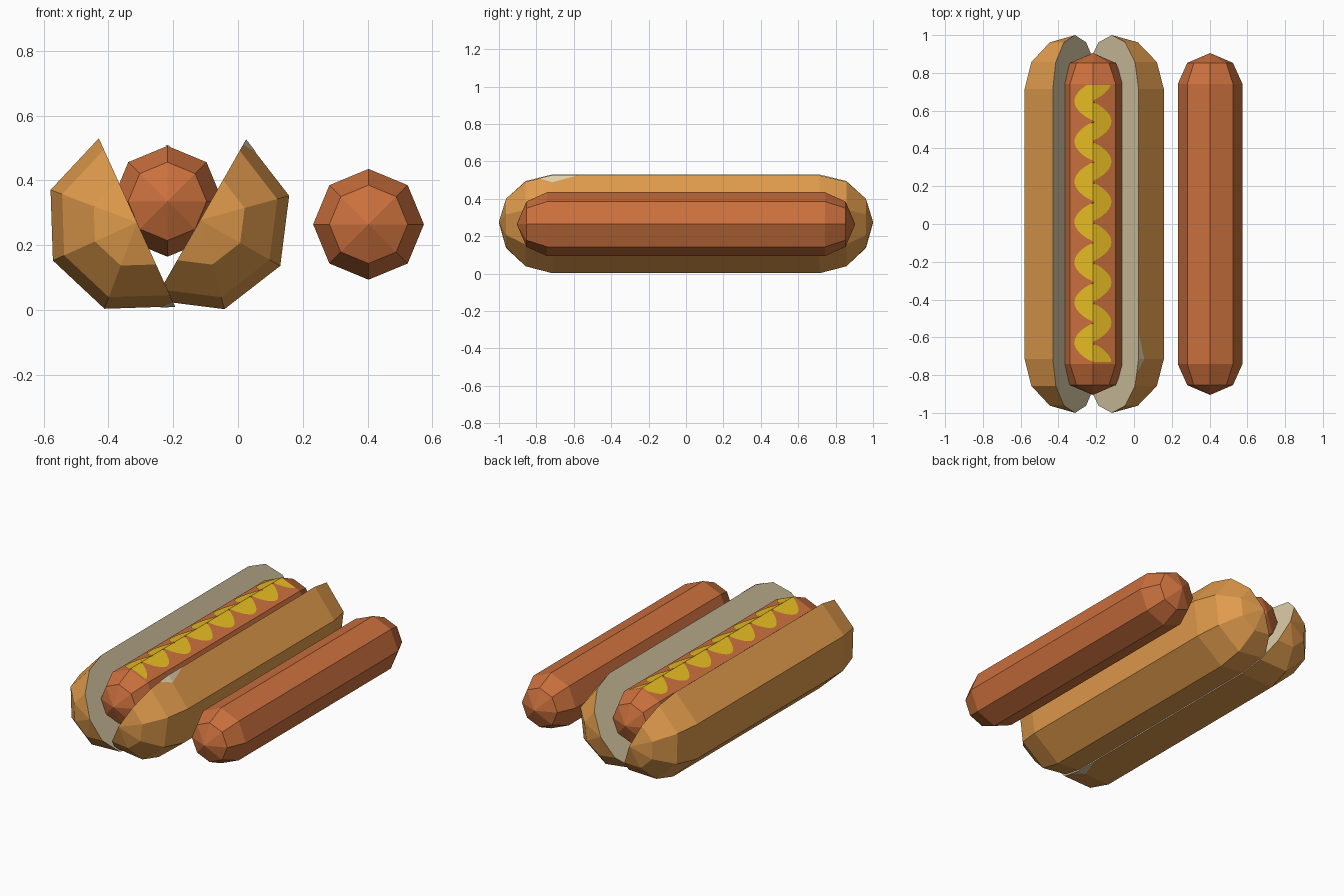
import bpy, bmesh, math
from mathutils import Vector

if "Cube" in bpy.data.objects:
    bpy.data.objects.remove(bpy.data.objects["Cube"])


def material(name, rgb):
    lin = [(c / 255 / 12.92 if c / 255 < 0.04045 else ((c / 255 + 0.055) / 1.055) ** 2.4) for c in rgb]
    m = bpy.data.materials.new(name)
    m.diffuse_color = (*lin, 1)
    m.use_nodes = True
    m.node_tree.nodes["Principled BSDF"].inputs["Base Color"].default_value = m.diffuse_color
    return m


CRUST = material("crust", (224, 155, 76))
CRUMB = material("crumb", (226, 210, 172))
MEAT = material("sausage_meat", (203, 112, 61))
MUSTARD = material("mustard_yellow", (230, 188, 34))


def finish(name, bm, mats, recalc=True):
    if recalc:
        bmesh.ops.recalc_face_normals(bm, faces=bm.faces[:])
    me = bpy.data.meshes.new(name)
    bm.to_mesh(me)
    bm.free()
    for m in mats:
        me.materials.append(m)
    ob = bpy.data.objects.new(name, me)
    bpy.context.collection.objects.link(ob)
    return ob


def point(cx, cz, r, ang, y):
    return Vector((cx + r * math.cos(ang), y, cz + r * math.sin(ang)))


def capsule(bm, cx, cz, profile, angles, closed):
    """Loft rings of (y, radius) between two pointed ends; returns the rings."""
    tips = [bm.verts.new((cx, s * profile[-1][0], cz)) for s in (-1, 1)]
    half = profile[:-1]
    rows = [(-y, r) for y, r in reversed(half)] + half
    rings = [[bm.verts.new(point(cx, cz, r, a, y)) for a in angles] for y, r in rows]
    n = len(angles)
    for i in range(n if closed else n - 1):
        j = (i + 1) % n
        for a, b in zip(rings, rings[1:]):
            bm.faces.new((a[i], a[j], b[j], b[i]))
        bm.faces.new((tips[0], rings[0][j], rings[0][i]))
        bm.faces.new((tips[1], rings[-1][i], rings[-1][j]))
    return tips, rings


# Sausages: eight-sided capsules
R = 0.171
SAUSAGE = [(0.742, R), (0.853, 0.121), (0.905, 0)]
BUN_X, BUN_Z = -0.218, 0.335
for name, x, z in (("bun_sausage", BUN_X, BUN_Z), ("spare_sausage", 0.403, 0.264)):
    bm = bmesh.new()
    capsule(bm, x, z, SAUSAGE, [math.pi / 2 + i * math.pi / 4 for i in range(8)], True)
    finish(name, bm, [MEAT])

# Bun halves: half of an eight-sided capsule with a flat crumb face
RB, Y0 = 0.285, 0.715
BUN = [(Y0 + RB * math.sin(t), RB * math.cos(t)) for t in (0, math.pi / 6, math.pi / 3)] + [(1.0, 0)]
for name, cx, cz, start in (("right_bun_half", -0.117, 0.277, 60.3),
                            ("left_bun_half", -0.312, 0.27, 294.4)):
    angles = [math.radians(start - 45 * k) for k in range(5)]
    bm = bmesh.new()
    tips, rings = capsule(bm, cx, cz, BUN, angles, False)
    cut = bm.faces.new([tips[0]] + [r[0] for r in rings] + [tips[1]] + [r[-1] for r in reversed(rings)])
    cut.material_index = 1
    finish(name, bm, [CRUST, CRUMB])

    # Small crumb-coloured patch wrapping over the crust edge
    rp = RB + 0.002
    a = point(cx, cz, rp, angles[0], -Y0)
    b = a.lerp(point(cx, cz, rp, angles[1], -Y0), 0.22)
    cap = a.lerp(point(cx, cz, BUN[1][1] + 0.002, angles[0], -BUN[1][0]), 0.5)
    side = a + Vector((0, 0.14, 0))
    bm = bmesh.new()
    va, vb, vc, vd = [bm.verts.new(p) for p in (a, b, cap, side)]
    for tri in ((va, vb, vc), (va, vd, vb)):
        f = bm.faces.new(tri)
        f.normal_update()
        if f.normal.dot(a - Vector((cx, -Y0, cz))) < 0:
            f.normal_flip()
    finish(name + "_crumb_patch", bm, [CRUMB], False)

# Mustard: thin wavy strip laid over the two upper faces of the sausage
bm = bmesh.new()
N, Y_LOW, Y_HIGH, PERIOD = 220, -0.73, 0.735, 0.213
prev = None
for i in range(N + 1):
    y = Y_LOW + (Y_HIGH - Y_LOW) * i / N
    t = math.pi * (y - 0.65) / PERIOD
    left = -0.2 - 0.115 * abs(math.cos(t)) ** 0.7
    right = -0.235 + 0.115 * abs(math.sin(t)) ** 0.7
    row = [bm.verts.new((x, y, BUN_Z + R + 0.003 - abs(x - BUN_X) * math.tan(math.pi / 8)))
           for x in (left, BUN_X, right)]
    if prev:
        for k in (0, 1):
            bm.faces.new((prev[k], prev[k + 1], row[k + 1], row[k]))
    prev = row
finish("mustard_wave", bm, [MUSTARD], False)
